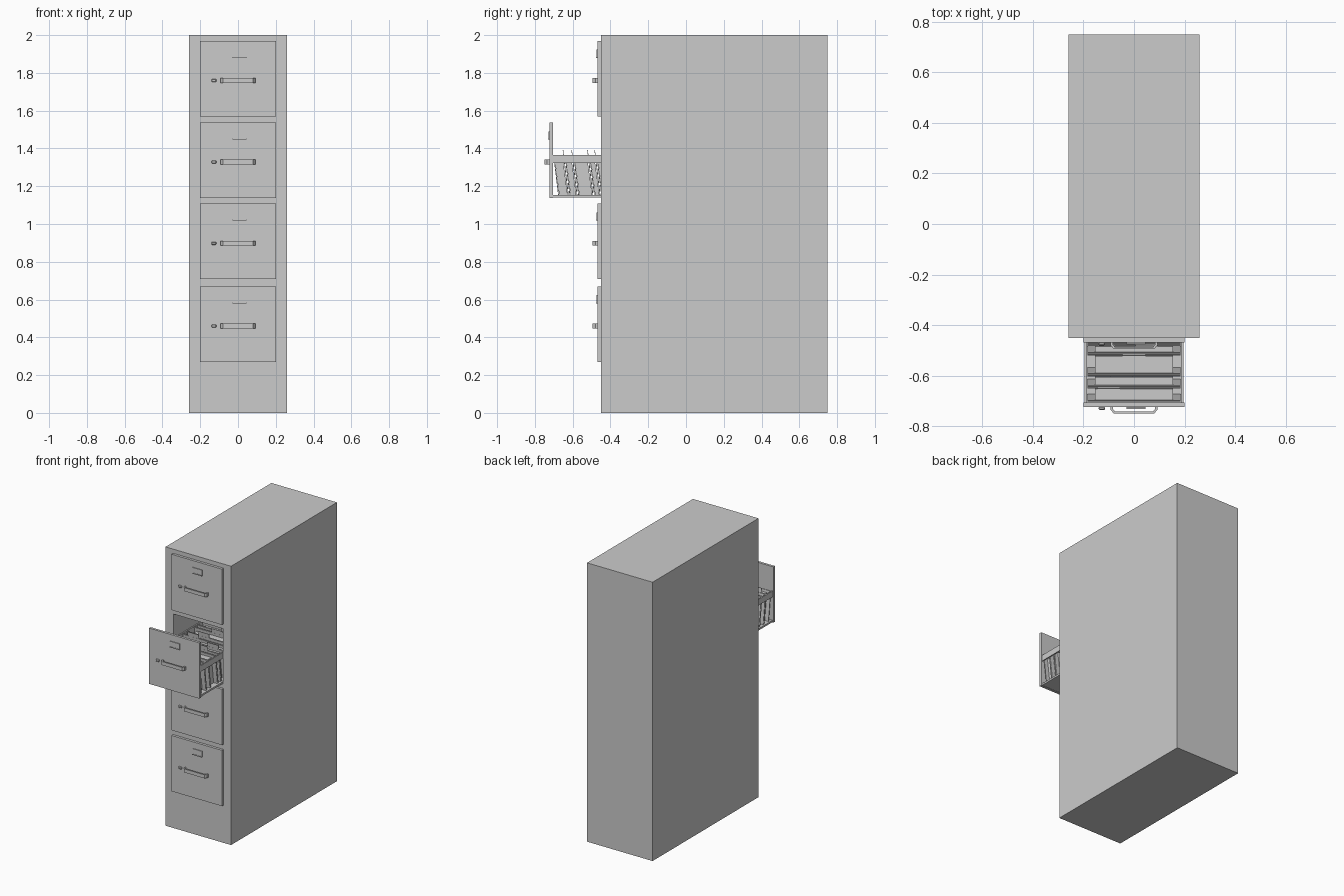
import bpy, bmesh, math

if "Cube" in bpy.data.objects:
    bpy.data.objects.remove(bpy.data.objects["Cube"])


def box(name, x0, x1, y0, y1, z0, z1, bevel=0):
    """Axis-aligned box given by its limits."""
    bm = bmesh.new()
    bmesh.ops.create_cube(bm, size=1)
    for v in bm.verts:
        v.co = ((x0 + x1) / 2 + v.co.x * (x1 - x0),
                (y0 + y1) / 2 + v.co.y * (y1 - y0),
                (z0 + z1) / 2 + v.co.z * (z1 - z0))
    if bevel:
        bmesh.ops.bevel(bm, geom=bm.edges[:], offset=bevel, segments=1, affect='EDGES')
    return finish(name, bm)


def prism(name, pts, axis, depth):
    """Outline of 3D points extruded both ways along one axis."""
    bm = bmesh.new()
    rings = []
    for s in (-1, 1):
        ring = []
        for p in pts:
            q = list(p)
            q[axis] += s * depth / 2
            ring.append(bm.verts.new(q))
        rings.append(ring)
    a, b = rings
    bm.faces.new(a)
    bm.faces.new(b[::-1])
    for i in range(len(a)):
        j = (i + 1) % len(a)
        bm.faces.new((a[j], a[i], b[i], b[j]))
    bmesh.ops.recalc_face_normals(bm, faces=bm.faces[:])
    return finish(name, bm)


def finish(name, bm):
    me = bpy.data.meshes.new(name)
    bm.to_mesh(me)
    bm.free()
    ob = bpy.data.objects.new(name, me)
    bpy.context.collection.objects.link(ob)
    return ob


# Cabinet shell with the open drawer's cavity cut out
cabinet = box("cabinet", -.26, .26, -.45, .75, 0, 2)
cutter = box("drawer_cavity_cutter", -.197, .197, -.6, .70, 1.138, 1.535)
cutter.hide_render = True
cutter.hide_viewport = True
cut = cabinet.modifiers.new("cavity", 'BOOLEAN')
cut.operation = 'DIFFERENCE'
cut.solver = 'EXACT'
cut.object = cutter


def drawer_front(i, y, z):
    """Front panel with handle, latch and label holder; y is its back, z its base."""
    f = y - .018
    h = z + .19
    box(f"drawer_front_{i}", -.2, .2, f, y, z, z + .4)
    outer = [(-.092, f), (-.092, f - .012), (-.080, f - .027),
             (.080, f - .027), (.092, f - .012), (.092, f)]
    inner = [(.083, f), (.083, f - .009), (.076, f - .018),
             (-.076, f - .018), (-.083, f - .009), (-.083, f)]
    prism(f"handle_{i}", [(a, b, h) for a, b in outer + inner], 2, .025)
    box(f"latch_{i}", -.14, -.115, f - .012, f, h - .008, h + .008, .003)
    # Label holder: thin plate with a raised rim
    box(f"label_plate_{i}", -.03, .045, f - .005, f, z + .31, z + .353)
    box(f"label_rim_{i}", -.03, .045, f - .008, f, z + .31, z + .315)


FRONTS = ((-.45, 1.57), (-.705, 1.138), (-.45, .708), (-.45, .27))
for i, (y, z) in enumerate(FRONTS, 1):
    drawer_front(i, y, z)

# Open drawer tray: base, hanging rails and back
END = .40
box("drawer_base", -.193, .193, -.706, END, 1.14, 1.153)
box("drawer_back", -.193, .193, END - .01, END, 1.14, 1.365)
for s, side in ((-1, "left"), (1, "right")):
    a, b = sorted((s * .187, s * .195))
    box(f"drawer_rail_{side}", a, b, -.706, END, 1.322, 1.365)

# Leaning file bundles, each with a taller tabbed cover sheet
LEAN = .025
y, k = -.700, 0
WIDTHS = (.048, .034, .072, .026, .045)
while y + .1 < END:
    w = WIDTHS[k % 5]
    top = 1.345
    ob = prism(f"file_bundle_{k}", [(0, y + .004, top), (0, y + w, top),
               (0, y + w + LEAN, 1.154), (0, y + LEAN + .004, 1.154)], 0, .31)
    sheet_y = y + w + .004
    for n, yy in (("front", y), ("back", sheet_y)):
        prism(f"folder_{n}_{k}", [(0, yy - .002, 1.362), (0, yy + .002, 1.362),
              (0, yy + LEAN + .002, 1.154), (0, yy + LEAN - .002, 1.154)], 0, .366)
    t = -.1 + .05 * (k % 5)
    prism(f"folder_tab_{k}", [(t, sheet_y - .005, 1.392), (t, sheet_y - .002, 1.392),
          (t, sheet_y + .002, 1.36), (t, sheet_y - .001, 1.36)], 0, .09)
    y += w + .012
    k += 1
